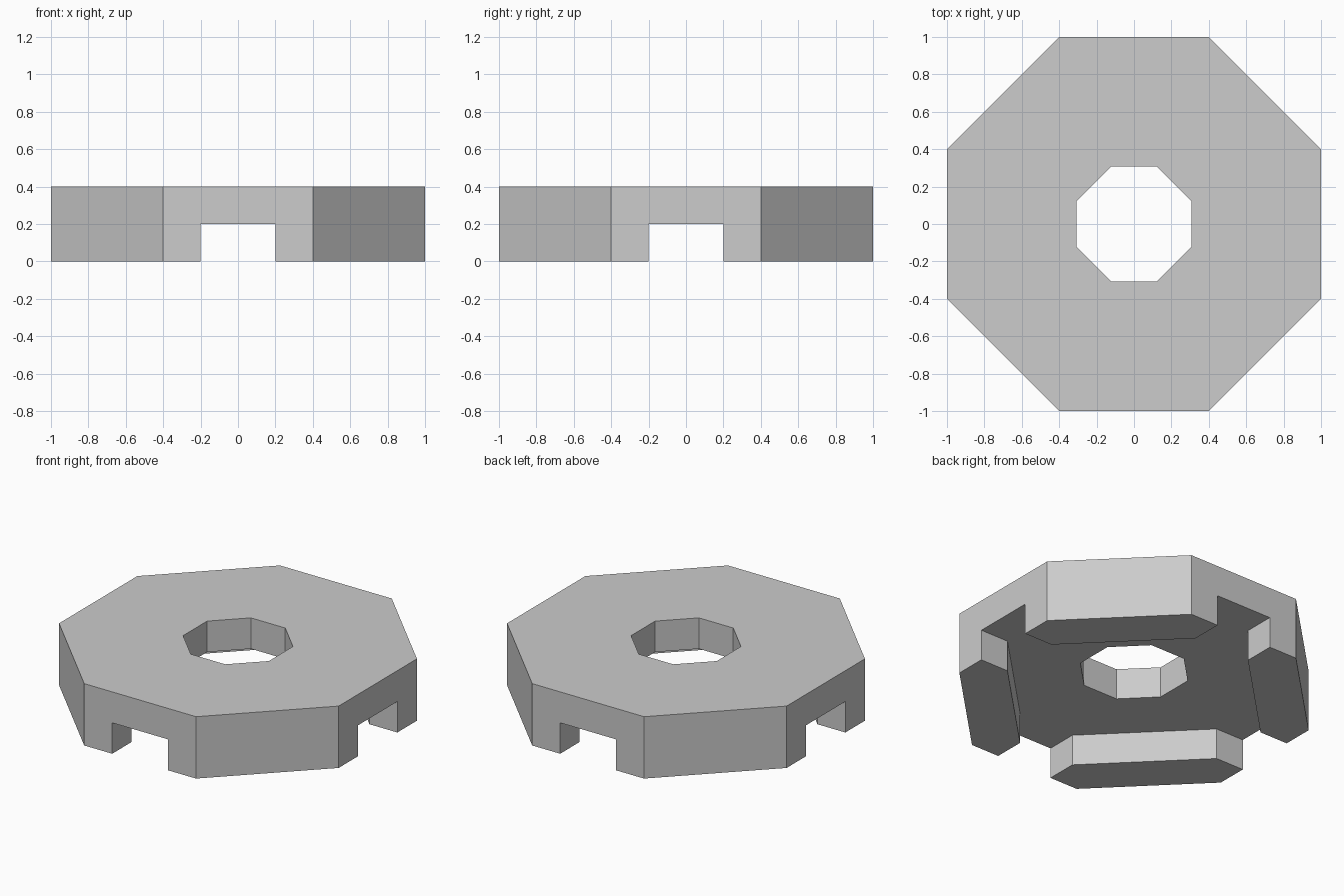
import bpy
import bmesh

cube = bpy.data.objects.get("Cube")
if cube:
    bpy.data.objects.remove(cube, do_unlink=True)

grey = bpy.data.materials.new("light grey")
grey.use_nodes = True
colour = (0.604, 0.604, 0.604, 1)
grey.diffuse_color = colour
grey.node_tree.nodes["Principled BSDF"].inputs["Base Color"].default_value = colour


def prism(name, quarter, bottom, top):
    """Extrude a profile made by turning a quarter outline four times."""
    outline = []
    for _ in range(4):
        outline += quarter
        quarter = [(-y, x) for x, y in quarter]
    bm = bmesh.new()
    base = bm.faces.new([bm.verts.new((x, y, bottom)) for x, y in outline])
    result = bmesh.ops.extrude_face_region(bm, geom=[base])
    for v in result["geom"]:
        if isinstance(v, bmesh.types.BMVert):
            v.co.z = top
    bmesh.ops.recalc_face_normals(bm, faces=bm.faces)
    mesh = bpy.data.meshes.new(name)
    bm.to_mesh(mesh)
    bm.free()
    mesh.materials.append(grey)
    obj = bpy.data.objects.new(name, mesh)
    bpy.context.collection.objects.link(obj)
    return obj


# Octagonal body
body = prism("octagonal_base", [(0.4, -1), (1, -0.4)], 0, 0.4)

# Centre hole, and the underside recess that leaves four corner feet
cutters = [
    prism("hole_cutter", [(0.123, -0.307), (0.307, -0.123)], -0.1, 0.5),
    prism("recess_cutter", [(0.2, -1.1), (0.2, -0.8), (0.8, -0.2), (1.1, -0.2)], -0.1, 0.2),
]
bpy.context.view_layer.objects.active = body
for cutter in cutters:
    cutter.hide_render = True
    cut = body.modifiers.new(cutter.name, "BOOLEAN")
    cut.operation = "DIFFERENCE"
    cut.solver = "EXACT"
    cut.object = cutter
    bpy.ops.object.modifier_apply(modifier=cut.name)
    bpy.data.objects.remove(cutter, do_unlink=True)
